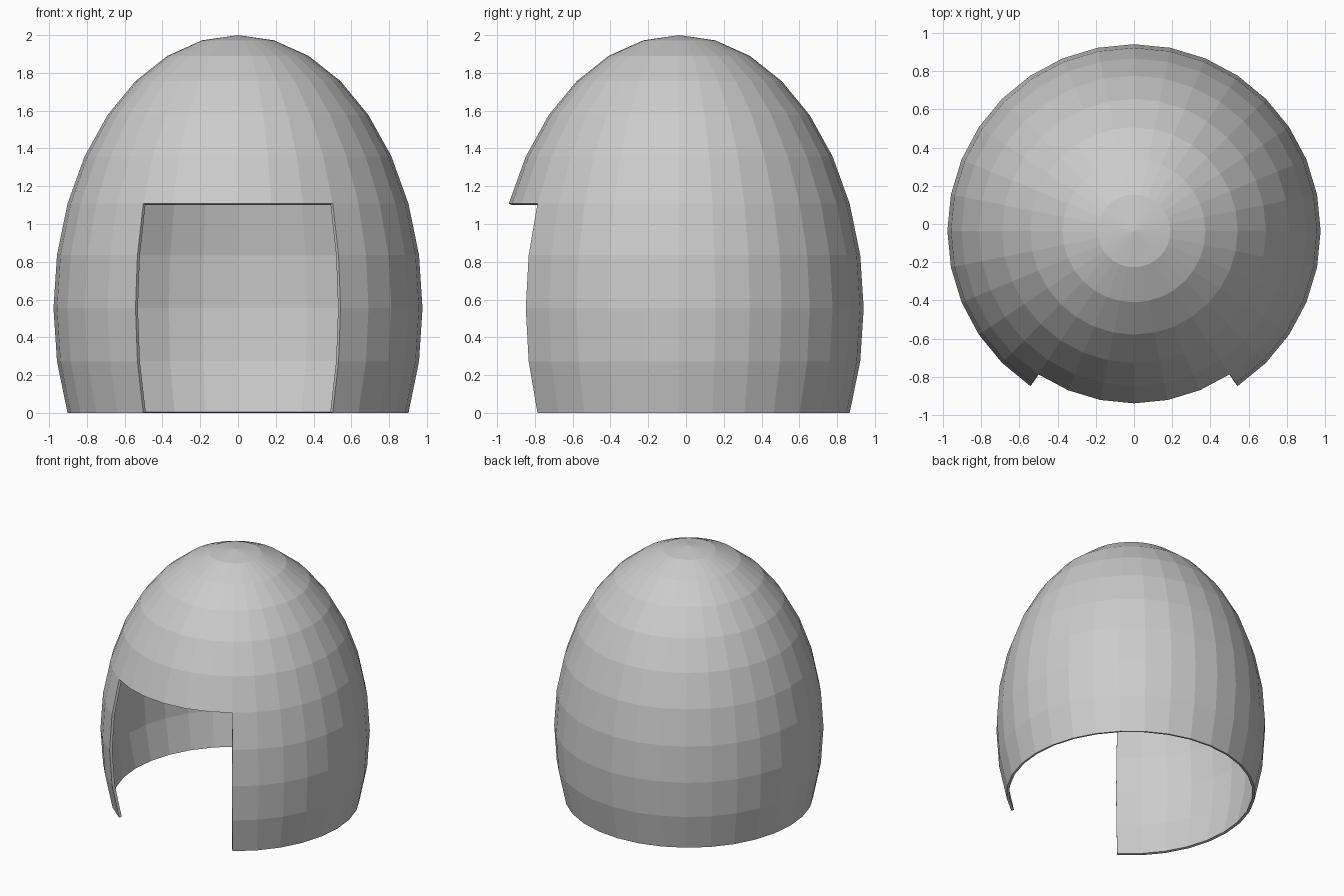
import bpy, bmesh
from math import sin, cos, pi

if "Cube" in bpy.data.objects:
    bpy.data.objects.remove(bpy.data.objects["Cube"])

SEGS, RINGS = 32, 16
RADIUS, HEIGHT, MID_Z, MID_Y = 0.977, 1.446, 0.554, -0.036
LAST_RING = 10      # the egg is cut flat below this ring
DOOR_TOP = 6        # ring where the front opening begins
DOOR_HALF = 3       # opening half-width in segments

bm = bmesh.new()

# Rings of the egg-shaped dome, segment 0 facing the front
apex = bm.verts.new((0, MID_Y, MID_Z + HEIGHT))
rings = []
for i in range(1, LAST_RING + 1):
    t = pi * i / RINGS
    r = RADIUS * sin(t)
    z = max(0, MID_Z + HEIGHT * cos(t))
    rings.append([bm.verts.new((r * sin(2 * pi * j / SEGS),
                                MID_Y - r * cos(2 * pi * j / SEGS), z))
                  for j in range(SEGS)])

# Cap fan and wall quads, leaving out the front opening
for j in range(SEGS):
    k = (j + 1) % SEGS
    bm.faces.new((apex, rings[0][j], rings[0][k]))
    in_door = j < DOOR_HALF or j >= SEGS - DOOR_HALF
    for i in range(LAST_RING - 1):
        if in_door and i + 1 >= DOOR_TOP:
            continue
        a, b = rings[i], rings[i + 1]
        bm.faces.new((a[j], b[j], b[k], a[k]))

for v in [v for v in bm.verts if not v.link_faces]:
    bm.verts.remove(v)
bm.normal_update()

mesh = bpy.data.meshes.new("dome_shell")
bm.to_mesh(mesh)
bm.free()
shell = bpy.data.objects.new("dome_shell", mesh)
bpy.context.collection.objects.link(shell)

# Thin wall, grown inward
wall = shell.modifiers.new("wall", 'SOLIDIFY')
wall.thickness = 0.02
wall.offset = -1
